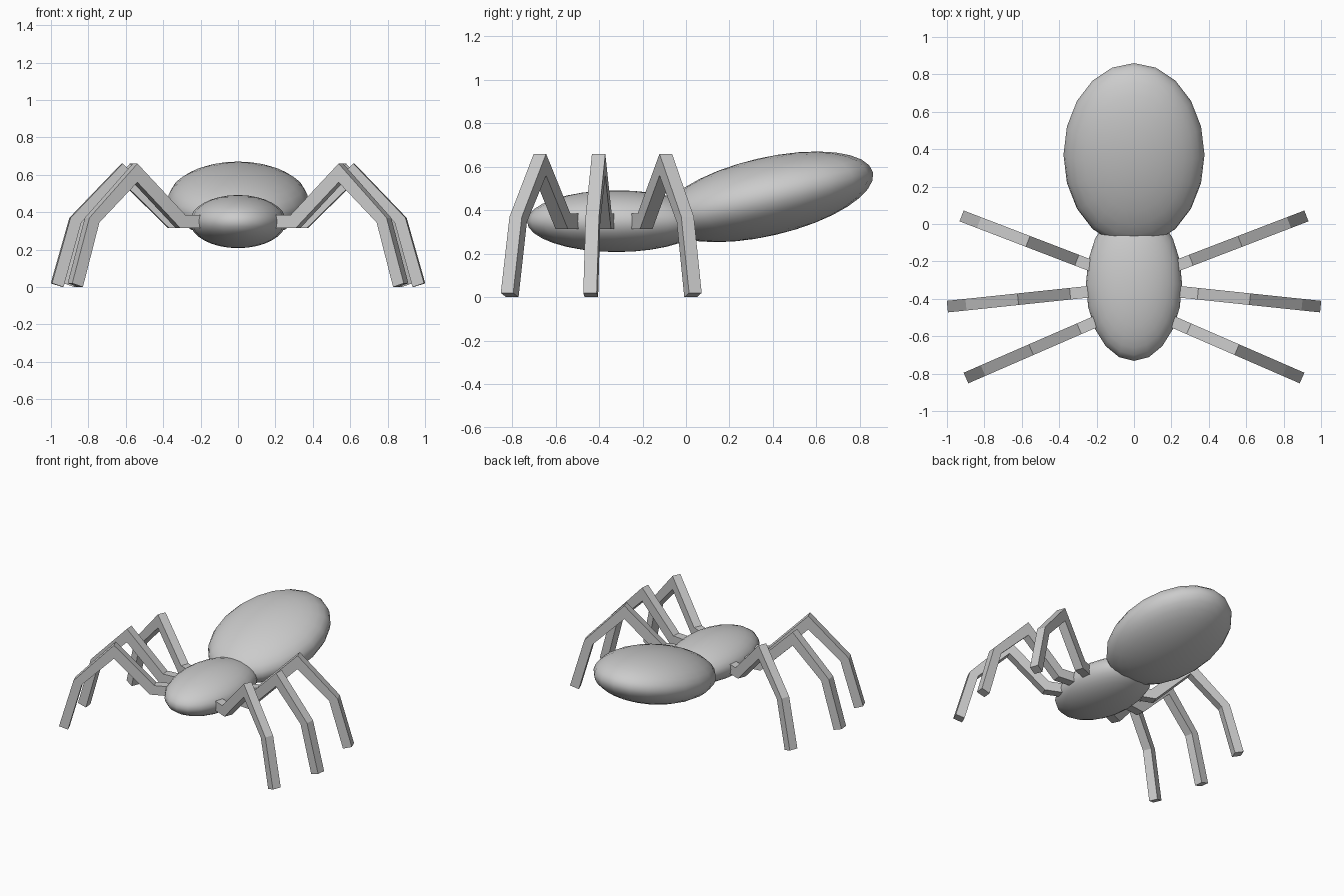
import bpy, bmesh
from math import radians
from mathutils import Matrix, Vector

if "Cube" in bpy.data.objects:
    bpy.data.objects.remove(bpy.data.objects["Cube"])


def ellipsoid(name, centre, radii, tilt=0.0):
    bm = bmesh.new()
    bmesh.ops.create_uvsphere(bm, u_segments=20, v_segments=16, radius=1.0)
    bm.transform(Matrix.Translation(centre) @ Matrix.Rotation(radians(tilt), 4, 'X')
                 @ Matrix.Diagonal((*radii, 1.0)))
    for f in bm.faces:
        f.smooth = True
    return finish(bm, name)


def finish(bm, name):
    bmesh.ops.recalc_face_normals(bm, faces=bm.faces)
    mesh = bpy.data.meshes.new(name)
    bm.to_mesh(mesh)
    bm.free()
    obj = bpy.data.objects.new(name, mesh)
    bpy.context.collection.objects.link(obj)
    return obj


# Leg side profile: (distance outward from knee, height), outer and inner edges
OUTER = [(-0.375, 0.385), (-0.28, 0.385), (0, 0.66), (0.28, 0.37), (0.38, 0.02)]
INNER = [(-0.375, 0.315), (-0.25, 0.315), (0, 0.56), (0.222, 0.345), (0.318, 0.0)]
HALF = 0.031


def leg(name, knee, angle, side):
    """Square-section jointed leg, swept through the profile."""
    bm = bmesh.new()
    place = (Matrix.Diagonal((side, 1, 1, 1)) @ Matrix.Translation((*knee, 0))
             @ Matrix.Rotation(radians(angle), 4, 'Z'))
    rings = []
    for (so, zo), (si, zi) in zip(OUTER, INNER):
        pts = [(so, -HALF, zo), (so, HALF, zo), (si, HALF, zi), (si, -HALF, zi)]
        rings.append([bm.verts.new(place @ Vector(p)) for p in pts])
    for a, b in zip(rings, rings[1:]):
        for i in range(4):
            j = (i + 1) % 4
            bm.faces.new((a[i], a[j], b[j], b[i]))
    bm.faces.new(rings[0])
    bm.faces.new(rings[-1])
    finish(bm, name)


# Body
ellipsoid("thorax", (0, -0.32, 0.35), (0.257, 0.412, 0.142))
ellipsoid("abdomen", (0, 0.37, 0.462), (0.377, 0.503, 0.18), tilt=13)

# Three pairs of legs
for label, knee, angle in [("front", (0.55, -0.672), -23.5),
                           ("middle", (0.62, -0.402), -6),
                           ("rear", (0.567, -0.093), 21)]:
    leg(f"{label}_leg_right", knee, angle, 1)
    leg(f"{label}_leg_left", knee, angle, -1)
